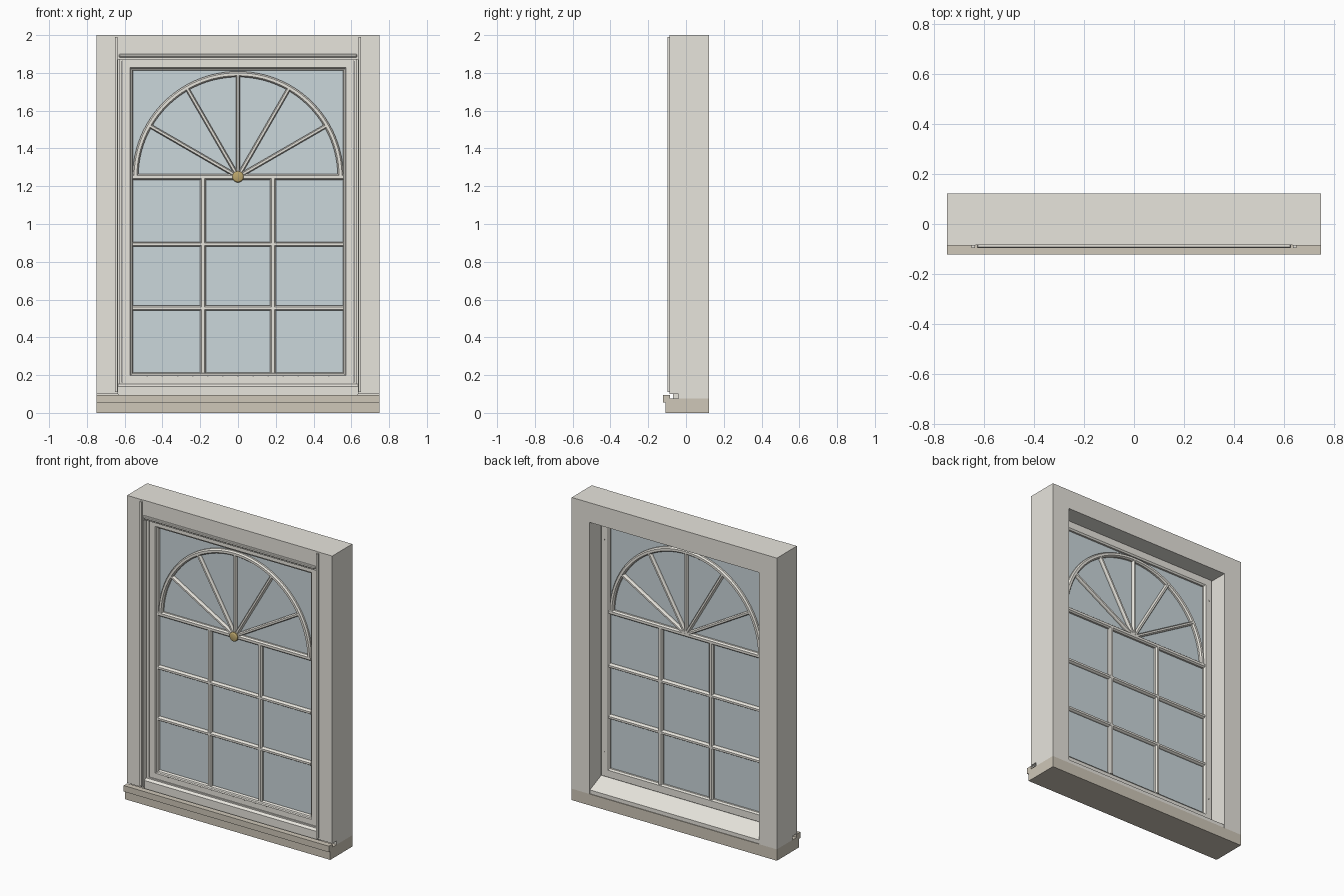
import bpy, bmesh, math
from mathutils import Matrix, Vector

if "Cube" in bpy.data.objects:
    bpy.data.objects.remove(bpy.data.objects["Cube"])


def material(name, rgb):
    m = bpy.data.materials.new(name)
    m.diffuse_color = (*rgb, 1)
    m.use_nodes = True
    m.node_tree.nodes["Principled BSDF"].inputs["Base Color"].default_value = m.diffuse_color
    return m


PAINT = material("warm_white_paint", (0.80, 0.78, 0.72))
STONE = material("sill_paint", (0.62, 0.57, 0.48))
GLASS = material("pale_glass", (0.60, 0.68, 0.71))
BRASS = material("brass", (0.50, 0.38, 0.15))
DARK = material("dark_metal", (0.25, 0.24, 0.22))


def finish(name, bm, mat, bevel=0, smooth=False):
    bmesh.ops.recalc_face_normals(bm, faces=bm.faces)
    me = bpy.data.meshes.new(name)
    bm.to_mesh(me)
    bm.free()
    me.materials.append(mat)
    ob = bpy.data.objects.new(name, me)
    bpy.context.collection.objects.link(ob)
    if bevel:
        mod = ob.modifiers.new("edge", "BEVEL")
        mod.width, mod.segments = bevel, 1
    if smooth:
        bpy.context.view_layer.objects.active = ob
        ob.select_set(True)
        bpy.ops.object.shade_smooth_by_angle(angle=math.radians(30))
        ob.select_set(False)
    return ob


def add_box(bm, x0, x1, y0, y1, z0, z1):
    mat = Matrix.Translation(((x0 + x1) / 2, (y0 + y1) / 2, (z0 + z1) / 2))
    bmesh.ops.create_cube(bm, size=1, matrix=mat @ Matrix.Diagonal((x1 - x0, y1 - y0, z1 - z0, 1)))


def box(name, dims, mat=PAINT, bevel=0):
    bm = bmesh.new()
    add_box(bm, *dims)
    return finish(name, bm, mat, bevel)


def add_loft(bm, rings, closed=False):
    """Skin consecutive rings of points; cap the ends unless closed."""
    rv = [[bm.verts.new(p) for p in r] for r in rings]
    n = len(rv[0])
    for i in range(len(rv) - (0 if closed else 1)):
        a, b = rv[i], rv[(i + 1) % len(rv)]
        for j in range(n):
            k = (j + 1) % n
            bm.faces.new((a[j], a[k], b[k], b[j]))
    if not closed:
        bm.faces.new(rv[0])
        bm.faces.new(rv[-1])


def extrude_x(name, prof, x0, x1, mat=PAINT):
    bm = bmesh.new()
    add_loft(bm, [[(x, y, z) for y, z in prof] for x in (x0, x1)])
    return finish(name, bm, mat)


def rect_frame(name, x, z0, z1, prof):
    """Mitred frame; profile points are (inset from outer edge, y)."""
    bm = bmesh.new()
    rings = []
    for sx, sz in ((-1, 0), (1, 0), (1, 1), (-1, 1)):
        rings.append([(sx * (x - d), y, (z1 - d) if sz else (z0 + d)) for d, y in prof])
    add_loft(bm, rings, closed=True)
    return finish(name, bm, PAINT)


def bar_profile(w):
    """Moulded glazing bar section: (across, y)."""
    h, c = w / 2, w / 4
    return [(-c, -0.04), (c, -0.04), (h, -0.03), (h, 0.0), (c, 0.01), (-c, 0.01), (-h, 0.0), (-h, -0.03)]


def add_bar(bm, p, q, w):
    d = Vector((q[0] - p[0], q[1] - p[1])).normalized()
    add_loft(bm, [[(e[0] - d.y * a, y, e[1] + d.x * a) for a, y in bar_profile(w)] for e in (p, q)])


# Sill, with raised nosing on its front edge
extrude_x("sill", [(-0.108, 0), (0.1225, 0), (0.1225, 0.075), (-0.085, 0.075), (-0.085, 0.096),
                   (-0.1225, 0.096), (-0.1225, 0.056), (-0.108, 0.056)], -0.75, 0.75, STONE)

# Jambs: notched at the foot, with a stepped inner edge
side = [(-0.087, 0.1), (-0.04, 0.1), (-0.04, 0.075), (0.1225, 0.075), (0.1225, 2), (-0.087, 2)]
for s, n in ((-1, "left"), (1, "right")):
    extrude_x(n + "_jamb", side, s * 0.635, s * 0.75)
    x0, x1 = sorted((s * 0.62, s * 0.636))
    box(n + "_jamb_step", (x0, x1, -0.045, 0.1225, 0.075, 1.88))
    x0, x1 = sorted((s * 0.637, s * 0.652))
    box(n + "_edge_strip", (x0, x1, -0.097, -0.08, 0.11, 1.99))

# Head and its drip moulding
box("head", (-0.635, 0.635, -0.085, 0.1225, 1.87, 2.0))
box("head_moulding", (-0.63, 0.63, -0.097, -0.08, 1.882, 1.9), bevel=0.004)

# Sloping inner sill under the sash
extrude_x("inner_sill", [(-0.07, 0.075), (0.118, 0.075), (0.118, 0.1), (0.0, 0.152), (-0.055, 0.152), (-0.07, 0.14)],
          -0.635, 0.635)

# Outer stop and sash frame
rect_frame("stop_frame", 0.63, 0.145, 1.88, [(0, -0.055), (0.016, -0.055), (0.016, 0.0), (0, 0.0)])
rect_frame("sash_frame", 0.612, 0.157, 1.868,
           [(0, -0.048), (0.04, -0.048), (0.044, -0.04), (0.052, -0.036), (0.056, -0.025),
            (0.056, 0.0), (0.046, 0.008), (0, 0.008)])

# Glass pane
box("glass", (-0.57, 0.57, -0.019, -0.012, 0.2, 1.825), GLASS)

# Straight glazing bars
bm = bmesh.new()
for z, w in ((0.555, 0.026), (0.893, 0.026), (1.25, 0.032)):
    add_bar(bm, (-0.558, z), (0.558, z), w)
for x in (-0.185, 0.185):
    add_bar(bm, (x, 0.21), (x, 1.245), 0.03)
finish("glazing_bars", bm, PAINT)

# Fan spokes
bm = bmesh.new()
for deg in range(30, 180, 30):
    c, s = math.cos(math.radians(deg)), math.sin(math.radians(deg))
    add_bar(bm, (0.01 * c, 1.25 + 0.01 * s), (0.54 * c, 1.25 + 0.54 * s), 0.022)
finish("fan_spokes", bm, PAINT)

# Fan arch
bm = bmesh.new()
rings = []
for i in range(49):
    t = math.pi * i / 48
    rings.append([((0.543 + a) * math.cos(t), y, 1.25 + (0.543 + a) * math.sin(t)) for a, y in bar_profile(0.03)])
add_loft(bm, rings)
finish("fan_arch", bm, PAINT, smooth=True)

# Brass boss at the fan centre
bm = bmesh.new()
add_loft(bm, [[(r * math.cos(k * math.pi / 16), y, 1.25 + r * math.sin(k * math.pi / 16)) for k in range(32)]
              for r, y in ((0.03, -0.03), (0.03, -0.047), (0.024, -0.053), (0.012, -0.056))])
finish("boss", bm, BRASS, smooth=True)

# Screw heads on the back of the stiles and weep holes along the bottom rail
bm = bmesh.new()
for x in (-0.59, 0.59):
    for z in (0.32, 1.72):
        add_box(bm, x - 0.004, x + 0.004, 0.006, 0.010, z - 0.004, z + 0.004)
for i in range(13):
    x = -0.48 + 0.08 * i
    add_box(bm, x - 0.004, x + 0.004, -0.0495, -0.046, 0.192, 0.196)
finish("screws_and_weep_holes", bm, DARK)
